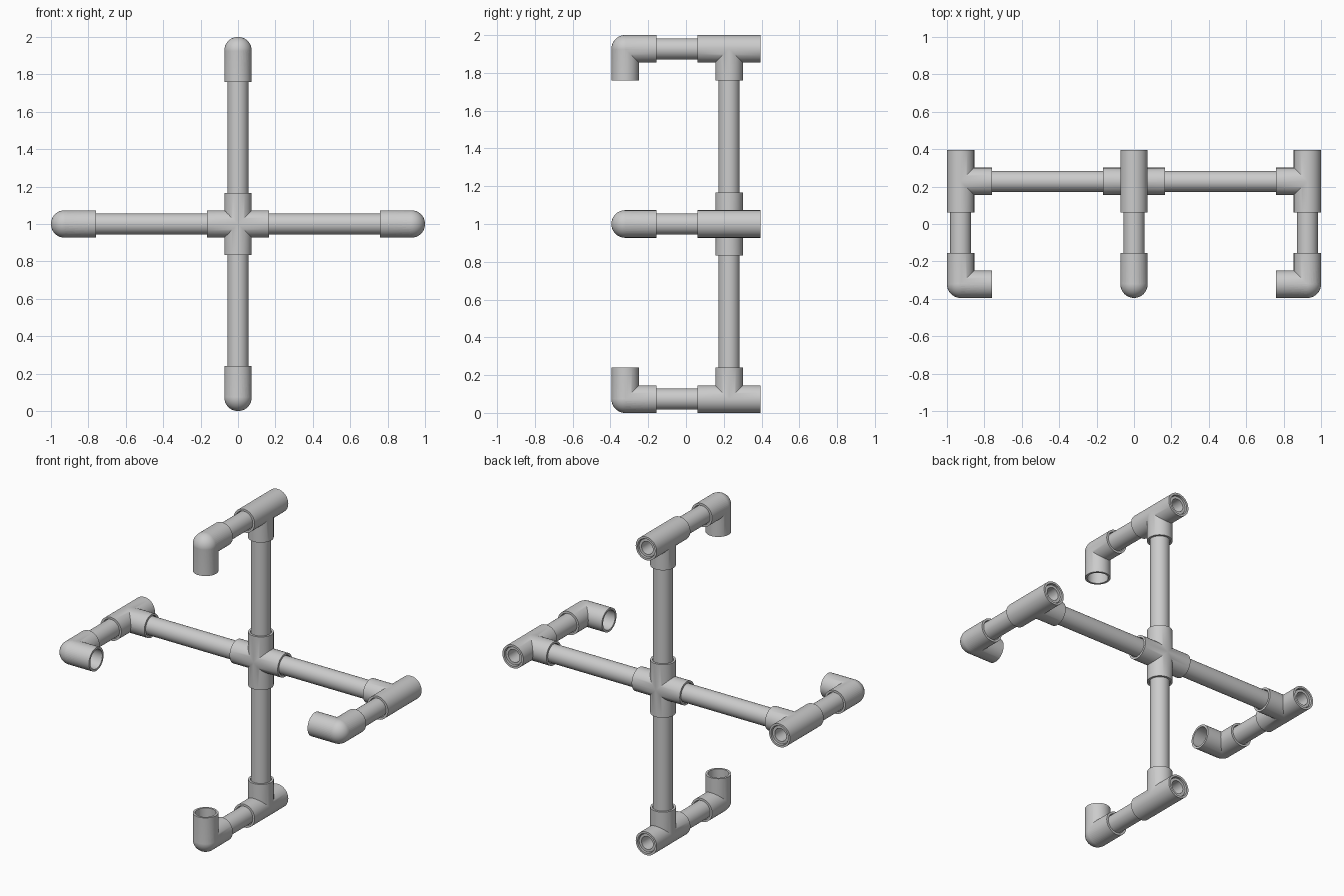
import bpy, math
from mathutils import Vector, Matrix

if "Cube" in bpy.data.objects:
    bpy.data.objects.remove(bpy.data.objects["Cube"])

R, BORE = 0.073, 0.060        # fitting outer / inner radius
PR, PB = 0.056, 0.040         # pipe outer / inner radius
LEG = 0.167                   # fitting centre to rim
RUN = 1 - R                   # hub to tee axis
YB, YF = 0.228, -0.322        # back plane (hub, tees) and front elbows
X, Y, Z = Vector((1, 0, 0)), Vector((0, 1, 0)), Vector((0, 0, 1))


def rod(a, b, r):
    a, b = Vector(a), Vector(b)
    d = b - a
    bpy.ops.mesh.primitive_cylinder_add(
        vertices=48, radius=r, depth=d.length, location=(a + b) / 2,
        rotation=d.to_track_quat('Z', 'Y').to_euler())
    return bpy.context.object


def ball(r):
    bpy.ops.mesh.primitive_uv_sphere_add(segments=48, ring_count=24, radius=r)
    return bpy.context.object


def combine(name, solids, cuts):
    base = solids[0]
    tools = [(o, 'UNION') for o in solids[1:]] + [(o, 'DIFFERENCE') for o in cuts]
    for o, op in tools:
        m = base.modifiers.new(op.lower(), 'BOOLEAN')
        m.object, m.operation, m.solver = o, op, 'EXACT'
        o.hide_render = True
    bpy.context.view_layer.update()
    mesh = bpy.data.meshes.new_from_object(
        base.evaluated_get(bpy.context.evaluated_depsgraph_get()))
    mesh.transform(base.matrix_world)
    for o in solids + cuts:
        bpy.data.objects.remove(o)
    obj = bpy.data.objects.new(name, mesh)
    bpy.context.collection.objects.link(obj)
    bpy.ops.object.select_all(action='DESELECT')
    obj.select_set(True)
    bpy.context.view_layer.objects.active = obj
    bpy.ops.object.shade_smooth_by_angle(angle=math.radians(30))
    return obj


def fitting(name, spans, corner=False):
    """Hollow socket fitting from (start, end) spans around the origin."""
    def parts(r, extra):
        out = [rod(a * (LEG + extra), b * (LEG + extra), r) for a, b in spans]
        return out + ([ball(r * 1.001)] if corner else [])
    return combine(name, parts(R, 0), parts(BORE, 0.01))


def pipe(name, a, b):
    a, b = Vector(a), Vector(b)
    e = (b - a).normalized() * 0.01
    return combine(name, [rod(a, b, PR)], [rod(a - e, b + e, PB)])


# central four-way hub
hub = fitting("centre_cross", [(-Z, Z), (-X, X)])
hub.location = (0, YB, 1)

# parts of one arm, modelled pointing up from the hub
O = Vector((0, 0, 0))
arm = [
    (fitting("arm_tee", [(-Y, Y), (O, -Z)]), (0, YB, RUN)),
    (fitting("arm_elbow", [(O, Y), (O, -Z)], True), (0, YF, RUN)),
    (pipe("arm_long_pipe", (0, 0, 0.09), (0, 0, RUN - 0.09)), (0, YB, 0)),
    (pipe("arm_short_pipe", (0, YF + 0.09, 0), (0, YB + LEG - 0.01, 0)), (0, 0, RUN)),
]

# four arms by quarter turns about the hub
for i, side in enumerate(("top", "right", "bottom", "left")):
    turn = Matrix.Translation((0, 0, 1)) @ Matrix.Rotation(i * math.pi / 2, 4, 'Y')
    for part, loc in arm:
        o = part.copy()
        o.name = side + part.name[3:]
        o.matrix_world = turn @ Matrix.Translation(loc)
        bpy.context.collection.objects.link(o)
for part, _ in arm:
    bpy.data.objects.remove(part)
